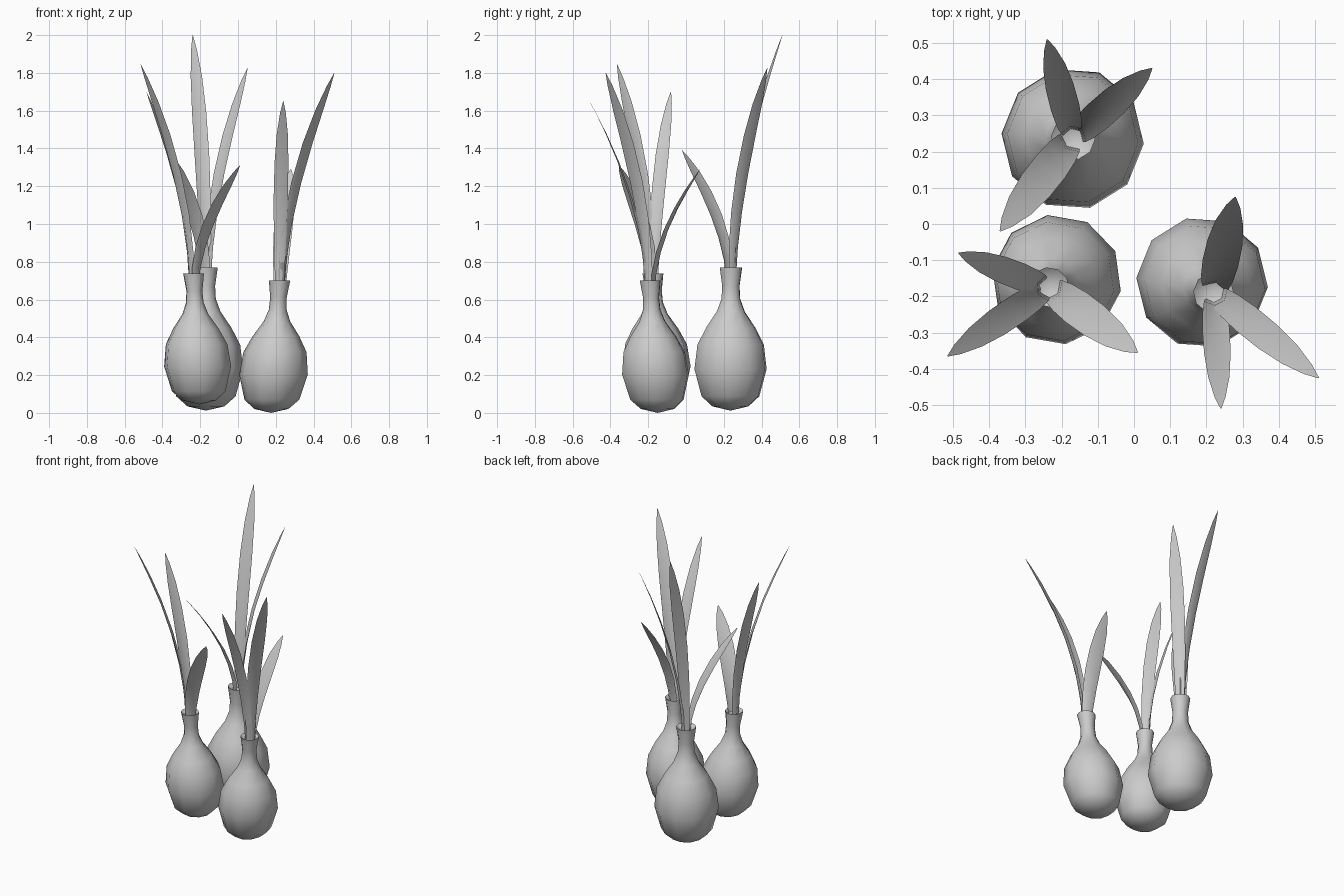
import bpy
import math
from mathutils import Vector

cube = bpy.data.objects.get("Cube")
if cube:
    bpy.data.objects.remove(cube, do_unlink=True)

grey = bpy.data.materials.new("plain_grey")
grey.use_nodes = True
grey.diffuse_color = (0.6, 0.6, 0.6, 1)
grey.node_tree.nodes["Principled BSDF"].inputs["Base Color"].default_value = (0.6, 0.6, 0.6, 1)

SIDES = 10
# Bulb profile: radius relative to the widest ring, height relative to the rim
PROFILE = [(0.0, 0.0), (0.5, 0.03), (0.8, 0.1), (1.0, 0.29), (0.92, 0.46), (0.68, 0.58),
           (0.39, 0.69), (0.26, 0.78), (0.24, 0.87), (0.31, 1.0), (0.24, 0.985), (0.0, 0.96)]
# Leaf outline: position along the leaf, relative width
OUTLINE = [(0, 0.6), (0.15, 0.75), (0.32, 0.9), (0.5, 1.0), (0.68, 0.98),
           (0.83, 0.78), (0.94, 0.4), (1, 0.03)]


def make_object(name, verts, faces, angle):
    mesh = bpy.data.meshes.new(name)
    mesh.from_pydata(verts, [], faces)
    mesh.materials.append(grey)
    obj = bpy.data.objects.new(name, mesh)
    bpy.context.collection.objects.link(obj)
    bpy.ops.object.select_all(action='DESELECT')
    obj.select_set(True)
    bpy.context.view_layer.objects.active = obj
    bpy.ops.object.shade_smooth_by_angle(angle=math.radians(angle))
    return obj


def make_bulb(name, foot, rim, radius, turn):
    """Ten-sided bulb and neck, leaning from foot to rim."""
    foot, rim = Vector(foot), Vector(rim)
    verts, rings = [], []
    for r, h in PROFILE:
        centre = foot.lerp(rim, h)
        count = SIDES if r else 1
        rings.append([len(verts) + i % count for i in range(SIDES)])
        for i in range(count):
            a = math.radians(turn) + math.tau * i / SIDES
            verts.append(centre + Vector((math.cos(a), math.sin(a), 0)) * r * radius)
    faces = []
    for low, high in zip(rings, rings[1:]):
        for i in range(SIDES):
            j = (i + 1) % SIDES
            quad = [low[i], low[j], high[j], high[i]]
            faces.append(list(dict.fromkeys(quad)))
    make_object(name, verts, faces, 50)


def make_leaf(name, rim, tip, width):
    """Slightly folded blade that bends outward to its tip."""
    rim, tip = Vector(rim), Vector(tip)
    out = Vector((tip.x - rim.x, tip.y - rim.y, 0)).normalized()
    side = Vector((-out.y, out.x, 0))
    root = rim + out * 0.02 - Vector((0, 0, 0.06))
    verts, faces = [], []
    for k, (t, w) in enumerate(OUTLINE):
        point = root.lerp(tip, t ** 1.8)
        point.z = root.z + (tip.z - root.z) * t
        half = w * width / 2
        fold = out * half * 0.35 * (1 - t)
        verts += [point - side * half - fold, point + fold * 0.5, point + side * half - fold]
        if k:
            b = 3 * k
            faces += [(b - 3, b, b + 1, b - 2), (b - 2, b + 1, b + 2, b - 1)]
    make_object(name, verts, faces, 60)


# Each plant: foot, rim, bulb radius, turn, then leaf tips with widths
PLANTS = {
    "front_right": ((-0.205, -0.145, 0.045), (-0.235, -0.175, 0.737), 0.18, -10,
                    [((-0.515, -0.365, 1.845), 0.08), ((-0.485, -0.08, 1.70), 0.075),
                     ((0.01, -0.355, 1.31), 0.1)]),
    "back": ((-0.17, 0.235, 0.012), (-0.168, 0.238, 0.77), 0.197, -4,
             [((-0.24, 0.51, 2.0), 0.08), ((0.05, 0.43, 1.825), 0.085),
              ((-0.37, -0.02, 1.39), 0.1)]),
    "front_left": ((0.175, -0.15, 0.0), (0.22, -0.19, 0.70), 0.182, -4,
                   [((0.51, -0.425, 1.80), 0.085), ((0.24, -0.51, 1.65), 0.075),
                    ((0.28, 0.075, 1.29), 0.1)]),
}

for place, (foot, rim, radius, turn, tips) in PLANTS.items():
    make_bulb(place + "_bulb", foot, rim, radius, turn)
    for number, (tip, width) in enumerate(tips, 1):
        make_leaf(f"{place}_leaf_{number}", rim, tip, width)
